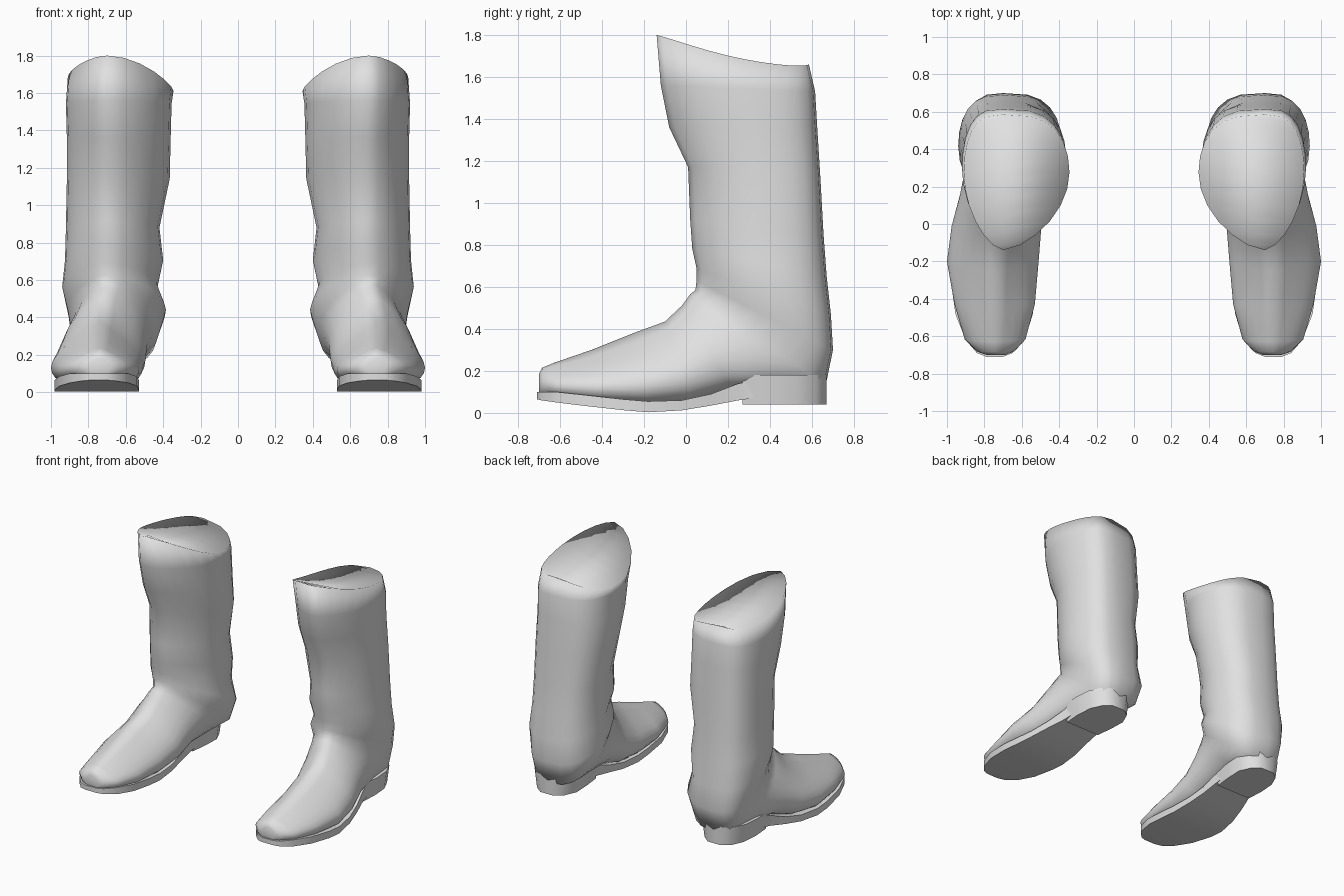
import bpy, bmesh
from math import sin, cos, pi, radians

cube = bpy.data.objects.get("Cube")
if cube:
    bpy.data.objects.remove(cube, do_unlink=True)

grey = bpy.data.materials.new("plain_grey")
grey.use_nodes = True
colour = (0.75, 0.75, 0.75, 1)
grey.diffuse_color = colour
grey.node_tree.nodes["Principled BSDF"].inputs["Base Color"].default_value = colour
grey.node_tree.nodes["Principled BSDF"].inputs["Roughness"].default_value = 0.6


def loft(name, rings, angle):
    """Skin closed rings, cap both ends and mirror into a pair."""
    bm = bmesh.new()
    loops = [[bm.verts.new(p) for p in ring] for ring in rings]
    n = len(loops[0])
    for a, b in zip(loops, loops[1:]):
        for i in range(n):
            j = (i + 1) % n
            bm.faces.new((a[i], a[j], b[j], b[i]))
    # caps are strips of quads running across the ring
    for ring in (loops[0], loops[-1]):
        for i in range(n // 2):
            quad = [ring[i], ring[i + 1], ring[(n - i - 1) % n], ring[(n - i) % n]]
            quad = list(dict.fromkeys(quad))
            if len(quad) > 2:
                bm.faces.new(quad)
    bmesh.ops.recalc_face_normals(bm, faces=bm.faces)
    mesh = bpy.data.meshes.new(name)
    bm.to_mesh(mesh)
    bm.free()
    mesh.materials.append(grey)
    obj = bpy.data.objects.new(name, mesh)
    bpy.context.collection.objects.link(obj)
    obj.modifiers.new("pair", 'MIRROR').use_mirror_merge = False
    bpy.ops.object.select_all(action='DESELECT')
    obj.select_set(True)
    bpy.context.view_layer.objects.active = obj
    if angle:
        bpy.ops.object.shade_smooth_by_angle(angle=radians(angle))
    else:
        bpy.ops.object.shade_smooth()


def leather_ring(front, back, x_in, x_mid, x_out, skew=0.8, dip=(0, 0), n=24):
    """Egg from a front/top point to a fuller back/bottom point; skew shifts its widest part."""
    ring = []
    for i in range(n):
        t = 2 * pi * i / n
        u = max(0, (1 - cos(t)) / 2) ** skew
        s = abs(sin(t)) ** (1 if cos(t) > 0 else 0.65)
        outer = sin(t) >= 0
        x = x_mid + s * ((x_out if outer else x_in) - x_mid)
        y = front[0] + u * (back[0] - front[0])
        z = front[1] + u * (back[1] - front[1]) - s * s * dip[0 if outer else 1]
        ring.append((x, y, z))
    return ring


# boot upper: toe, instep, fan around the ankle, shaft
upper = [
    ((-.70, .185), (-.70, .09), .69, .74, .79, .8),
    ((-.685, .215), (-.68, .08), .64, .74, .84, .7),
    ((-.63, .238), (-.61, .07), .58, .74, .905, .6),
    ((-.45, .30), (-.42, .045), .53, .74, .96, .5),
    ((-.25, .38), (-.18, .03), .51, .74, 1.0, .5),
    ((-.10, .435), (.03, .05), .495, .73, .975, .55),
    ((-.02, .51), (.22, .11), .485, .72, .935, .65),
    ((.02, .565), (.46, .12), .46, .71, .90, .75),
    ((.045, .585), (.665, .13), .43, .70, .89),
    ((.05, .63), (.70, .30), .385, .70, .91),
    ((.05, .69), (.69, .47), .43, .69, .94),
    ((.03, .78), (.67, .65), .40, .69, .925),
    ((.02, .92), (.655, .85), .42, .69, .92),
    ((.01, 1.17), (.64, 1.12), .365, .69, .915),
    ((-.08, 1.36), (.625, 1.36), .36, .69, .915),
    ((-.12, 1.56), (.615, 1.53), .355, .70, .92),
    ((-.14, 1.80), (.585, 1.66), .345, .70, .91, .8, (.035, .11)),
]
loft("boot_upper", [leather_ring(*row) for row in upper], 0)


def slab_ring(y, x_in, x_out, bottom, top, flare=0.0):
    mid = (x_in + x_out) / 2
    return [(x_in - flare, y, top), (mid, y, top), (x_out + flare, y, top),
            (x_out, y, bottom), (mid, y, bottom), (x_in, y, bottom)]


# thin sole rising at the toe and the arch
sole = [
    (-.71, .70, .79, .065, .10),
    (-.69, .65, .84, .06, .10),
    (-.62, .585, .90, .05, .10),
    (-.48, .54, .955, .033, .085),
    (-.30, .53, .98, .013, .065),
    (-.18, .53, .98, .003, .055),
    (-.02, .54, .955, .012, .06),
    (.12, .555, .92, .035, .09),
    (.25, .56, .88, .06, .14),
    (.32, .56, .87, .07, .15),
]
loft("sole", [slab_ring(*row) for row in sole], 40)

# low heel block flaring up into the upper, rounded at the back
heel = [(.27, .57, .86), (.40, .555, .87), (.53, .55, .86), (.62, .59, .82), (.668, .65, .76)]
loft("heel", [slab_ring(y, a, b, .04, .18, .02) for y, a, b in heel], 60)
